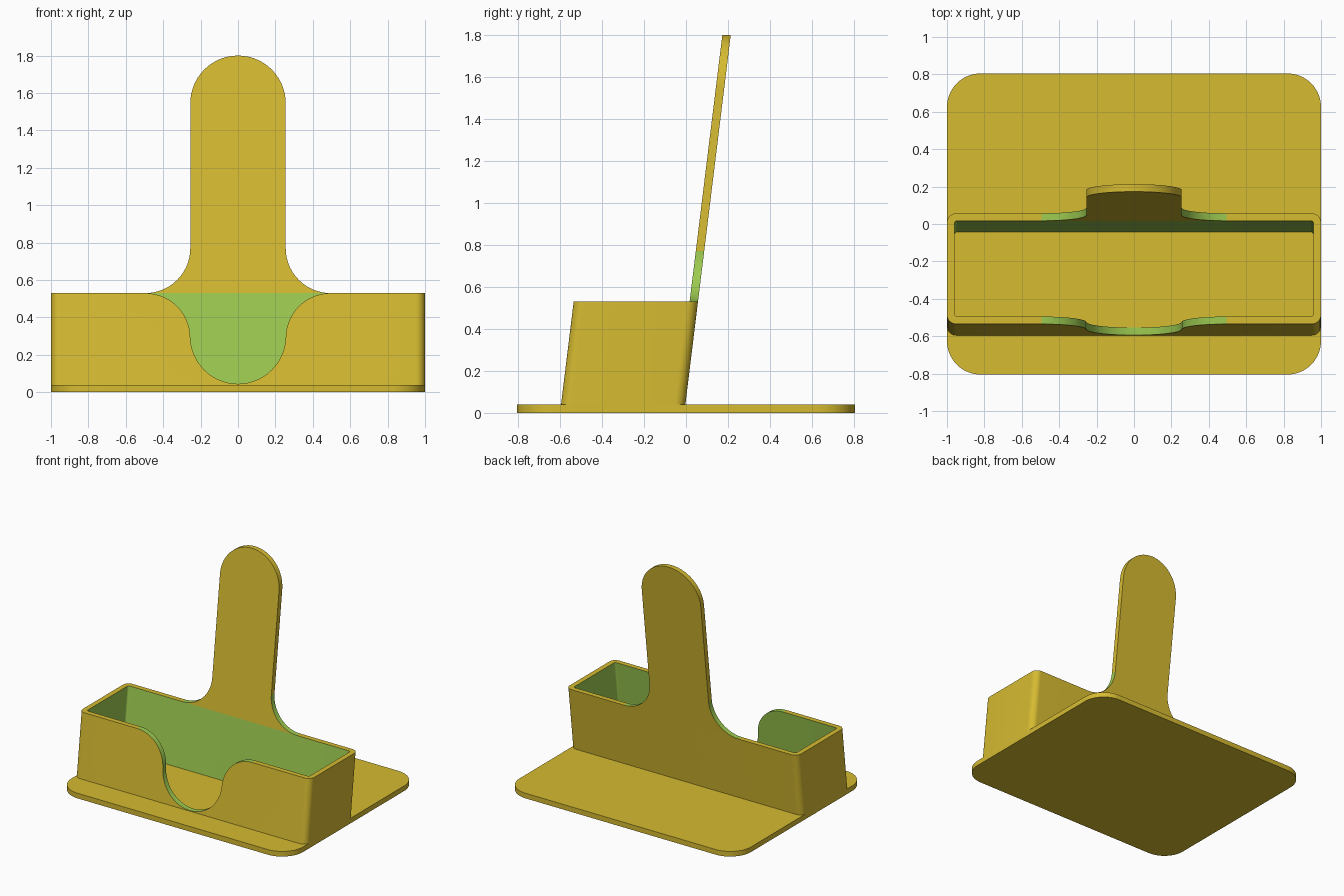
import bpy, bmesh, math

if "Cube" in bpy.data.objects:
    bpy.data.objects.remove(bpy.data.objects["Cube"])

TILT = math.tan(math.radians(7))   # backward lean of tray and backrest
FLOOR, RIM = 0.04, 0.53


def material(name, rgb):
    m = bpy.data.materials.new(name)
    lin = [(c / 255 / 12.92) if c / 255 <= 0.04045 else ((c / 255 + 0.055) / 1.055) ** 2.4 for c in rgb]
    m.diffuse_color = (*lin, 1)
    m.use_nodes = True
    m.node_tree.nodes["Principled BSDF"].inputs["Base Color"].default_value = m.diffuse_color
    return m


YELLOW = material("mustard yellow", (214, 187, 49))
GREEN = material("leaf green", (157, 203, 81))


def make(name, bm):
    bmesh.ops.recalc_face_normals(bm, faces=bm.faces)
    me = bpy.data.meshes.new(name)
    bm.to_mesh(me)
    bm.free()
    ob = bpy.data.objects.new(name, me)
    bpy.context.collection.objects.link(ob)
    me.materials.append(YELLOW)
    me.materials.append(GREEN)
    return ob


def smooth(ob):
    bpy.ops.object.select_all(action='DESELECT')
    ob.select_set(True)
    bpy.context.view_layer.objects.active = ob
    bpy.ops.object.shade_smooth_by_angle(angle=math.radians(30))


def arc(cx, cy, r, a0, a1, n):
    return [(cx + r * math.cos(math.radians(a0 + (a1 - a0) * i / n)),
             cy + r * math.sin(math.radians(a0 + (a1 - a0) * i / n))) for i in range(n + 1)]


def rounded_rect(x0, x1, y0, y1, r, n=10):
    return (arc(x1 - r, y1 - r, r, 0, 90, n) + arc(x0 + r, y1 - r, r, 90, 180, n)
            + arc(x0 + r, y0 + r, r, 180, 270, n) + arc(x1 - r, y0 + r, r, 270, 360, n))


def prism(bm, points, lo, hi, place):
    """Extrude a 2D outline between two depths; returns the side faces."""
    a = [bm.verts.new(place(u, v, lo)) for u, v in points]
    b = [bm.verts.new(place(u, v, hi)) for u, v in points]
    bm.faces.new(a)
    bm.faces.new(b)
    k = len(a)
    return [bm.faces.new((a[i], a[(i + 1) % k], b[(i + 1) % k], b[i])) for i in range(k)]


def shear(ob):
    for v in ob.data.vertices:
        v.co.y += TILT * (v.co.z - FLOOR)


# Base plate
bm = bmesh.new()
prism(bm, rounded_rect(-1, 1, -0.805, 0.805, 0.18, 14), 0, FLOOR, lambda u, v, d: (u, v, d))
smooth(make("base_plate", bm))

# Tray walls: outer and inner outlines joined into a thin ring
bm = bmesh.new()
rings = []
for outline in (rounded_rect(-1, 1, -0.595, -0.003, 0.05), rounded_rect(-0.96, 0.96, -0.555, -0.043, 0.015)):
    rings.append([[bm.verts.new((x, y, z)) for x, y in outline] for z in (FLOOR - 0.01, RIM)])
(ob_, ot), (ib, it) = rings
n = len(ot)
for i in range(n):
    j = (i + 1) % n
    bm.faces.new((ob_[i], ob_[j], ot[j], ot[i]))
    bm.faces.new((ib[i], ib[j], it[j], it[i])).material_index = 1
    bm.faces.new((ot[i], ot[j], it[j], it[i]))
    bm.faces.new((ob_[i], ob_[j], ib[j], ib[i]))
tray = make("tray_walls", bm)

# Thumb notch cutter: round bottom, flared shoulders
bm = bmesh.new()
notch = (arc(0, 0.30, 0.255, 180, 360, 28) + arc(0.495, 0.29, 0.24, 180, 90, 14)
         + [(0.495, 0.7), (-0.495, 0.7)] + arc(-0.495, 0.29, 0.24, 90, 0, 14))
prism(bm, notch, -0.8, -0.3, lambda u, v, d: (u, d, v))
for f in bm.faces:
    f.material_index = 1
cutter = make("notch_cutter", bm)
cutter.hide_render = True

cut = tray.modifiers.new("notch", 'BOOLEAN')
cut.operation, cut.solver, cut.object = 'DIFFERENCE', 'EXACT', cutter
bpy.context.view_layer.objects.active = tray
bpy.ops.object.modifier_apply(modifier="notch")
bpy.data.objects.remove(cutter)
shear(tray)
smooth(tray)

# Backrest: round-topped strip flaring into the rear wall, with green flare edges
bm = bmesh.new()
rest = (arc(0.495, 0.77, 0.24, 270, 180, 14) + arc(0, 1.545, 0.255, 0, 180, 28)
        + arc(-0.495, 0.77, 0.24, 0, -90, 14))
sides = prism(bm, rest, -0.043, -0.003, lambda u, v, d: (u, d, v))
for f in sides:
    if f.calc_center_median().z < 0.772:
        f.material_index = 1
bm.faces.remove(sides[-1])   # hidden seam on the rim
backrest = make("backrest", bm)
shear(backrest)
smooth(backrest)
